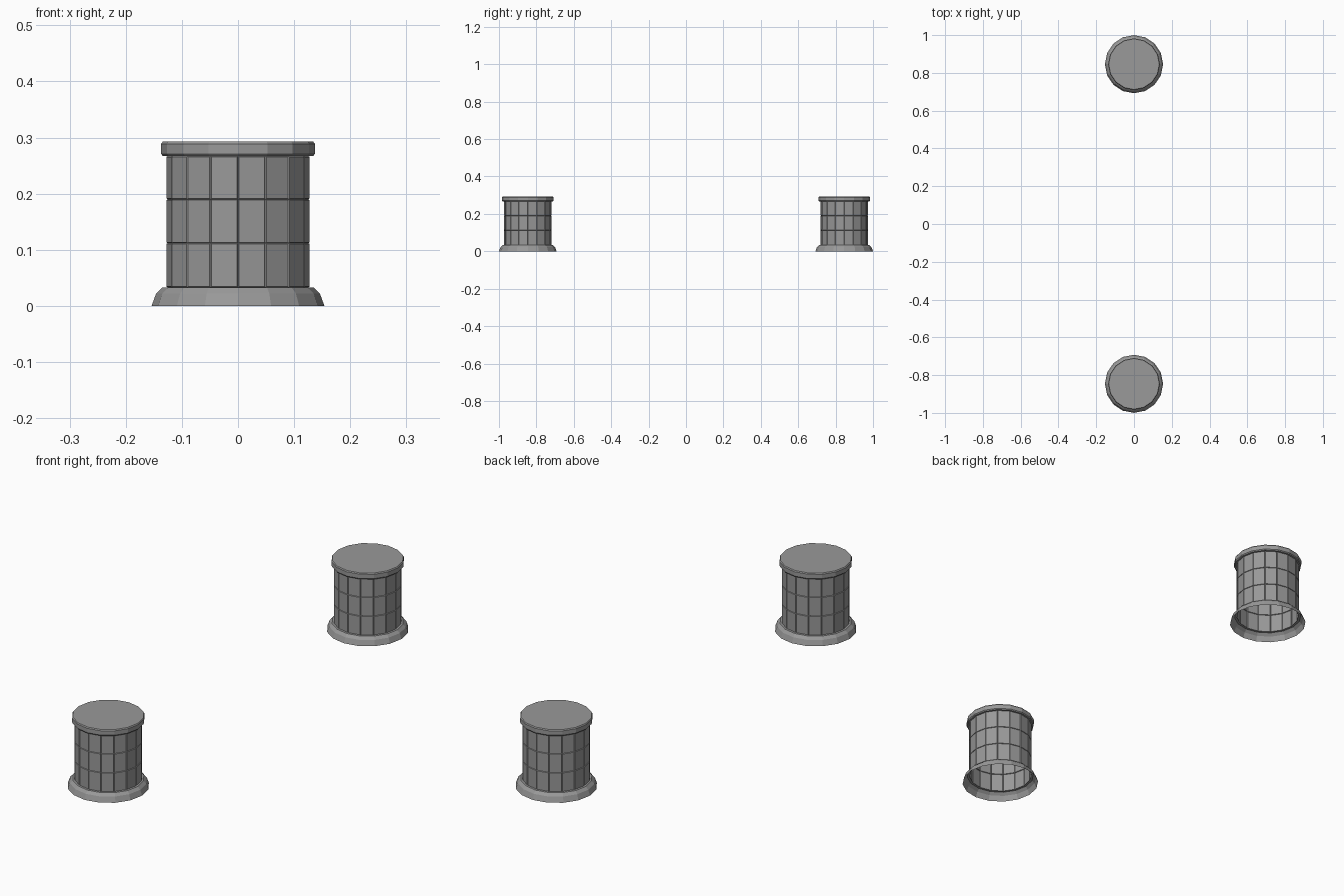
import bpy, bmesh
from math import sin, cos, pi

old = bpy.data.objects.get("Cube")
if old:
    bpy.data.objects.remove(old, do_unlink=True)

SIDES = 16
GREY = (0.32, 0.32, 0.32, 1)
stone = bpy.data.materials.new("grey stone")
stone.use_nodes = True
stone.diffuse_color = GREY
stone.node_tree.nodes["Principled BSDF"].inputs["Base Color"].default_value = GREY


def lathe(name, profile, y, closed_top=False, panels=False):
    """Turn a (radius, z) profile into an open-bottomed faceted shell."""
    bm = bmesh.new()
    rings = [[bm.verts.new((r * sin(2 * pi * i / SIDES), -r * cos(2 * pi * i / SIDES), z))
              for i in range(SIDES)] for r, z in profile]
    for low, high in zip(rings, rings[1:]):
        for i in range(SIDES):
            j = (i + 1) % SIDES
            bm.faces.new((low[i], low[j], high[j], high[i]))
    if closed_top:
        bm.faces.new(rings[-1])
    bm.normal_update()
    if panels:
        # Raised blocks separated by narrow joints
        bmesh.ops.inset_individual(bm, faces=bm.faces[:], thickness=0.002, depth=0.003)
    mesh = bpy.data.meshes.new(name)
    bm.to_mesh(mesh)
    bm.free()
    mesh.materials.append(stone)
    obj = bpy.data.objects.new(name, mesh)
    obj.location.y = y
    bpy.context.collection.objects.link(obj)


# Flared foot, block wall and bevelled lid
FOOT = [(0.154, 0), (0.146, 0.022), (0.135, 0.033), (0.125, 0.033)]
WALL = [(0.125, z) for z in (0.033, 0.112, 0.19, 0.267)]
LID = [(0.125, 0.267), (0.134, 0.267), (0.137, 0.271), (0.137, 0.289), (0.134, 0.293)]

for side, y in (("front", -0.846), ("back", 0.846)):
    lathe(side + "_pillar_foot", FOOT, y)
    lathe(side + "_pillar_wall", WALL, y, panels=True)
    lathe(side + "_pillar_lid", LID, y, closed_top=True)
